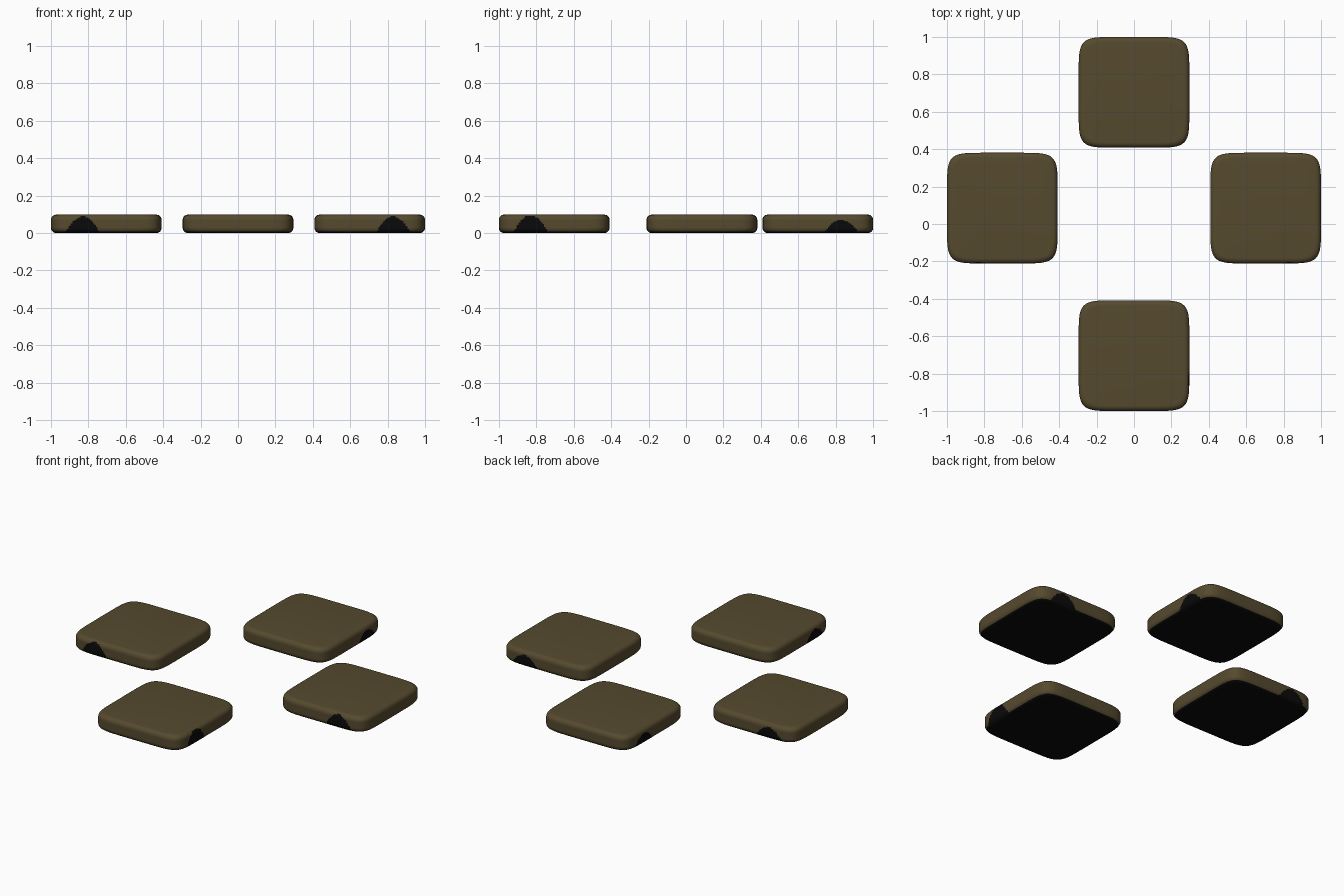
import bpy, bmesh, math

if "Cube" in bpy.data.objects:
    bpy.data.objects.remove(bpy.data.objects["Cube"])

HALF, HEIGHT, POWER = 0.296, 0.098, 7   # half width, thickness, squareness
SIDES = 240


def material(name, rgb):
    m = bpy.data.materials.new(name)
    m.diffuse_color = (*rgb, 1)
    m.use_nodes = True
    m.node_tree.nodes["Principled BSDF"].inputs["Base Color"].default_value = m.diffuse_color
    return m


brown = material("dark brown", (0.092, 0.068, 0.028))
black = material("black", (0.003, 0.003, 0.003))


def profile():
    """(inset, z) pairs from the flat bottom, round the edge, to the flat top."""
    pts = []
    r = 0.028
    for i in range(7):                       # lower rounding
        a = math.pi / 2 * i / 6
        pts.append((r * (1 - math.sin(a)), r * (1 - math.cos(a))))
    for i in range(1, 9):                    # upright wall
        pts.append((0, r + (HEIGHT - 2 * r) * i / 9))
    for i in range(7):                       # upper rounding
        a = math.pi / 2 * i / 6
        pts.append((r * (1 - math.cos(a)), HEIGHT - r * (1 - math.sin(a))))
    return pts


def pad(name, cx, cy, axis, sign, patch_heights):
    """Rounded square pad with a black base and a black patch on two opposite sides."""
    bm = bmesh.new()
    rings = []
    for inset, z in profile():
        ring = []
        for k in range(SIDES):
            t = 2 * math.pi * k / SIDES
            c, s = math.cos(t), math.sin(t)
            rad = (HALF - inset) / (abs(c) ** POWER + abs(s) ** POWER) ** (1 / POWER)
            ring.append(bm.verts.new((cx + rad * c, cy + rad * s, z)))
        rings.append(ring)
    for lo, hi in zip(rings, rings[1:]):
        for k in range(SIDES):
            j = (k + 1) % SIDES
            bm.faces.new((lo[k], lo[j], hi[j], hi[k]))
    bm.faces.new(rings[0][::-1])
    bm.faces.new(rings[-1])
    bm.normal_update()

    # black base and side patches near the outer end
    other = 1 - axis
    for f in bm.faces:
        f.smooth = True
        p, n = f.calc_center_median(), f.normal
        if p.z < 0.006:
            f.material_index = 1
        elif abs(n[other]) > abs(n[axis]) and p.z < 0.09:
            h = patch_heights[0] if n[other] < 0 else patch_heights[1]
            d = (p[axis] - sign * 0.83) / 0.093
            if p.z < h * (1 - d * d):
                f.material_index = 1

    me = bpy.data.meshes.new(name)
    bm.to_mesh(me)
    bm.free()
    me.materials.append(brown)
    me.materials.append(black)
    bpy.context.collection.objects.link(bpy.data.objects.new(name, me))


# four separate pads in a cross
pad("left_pad", -0.704, 0.085, 0, -1, (0.088, 0.075))
pad("right_pad", 0.704, 0.085, 0, 1, (0.088, 0.075))
pad("back_pad", 0, 0.704, 1, 1, (0.07, 0.07))
pad("front_pad", 0, -0.704, 1, -1, (0.075, 0.095))
